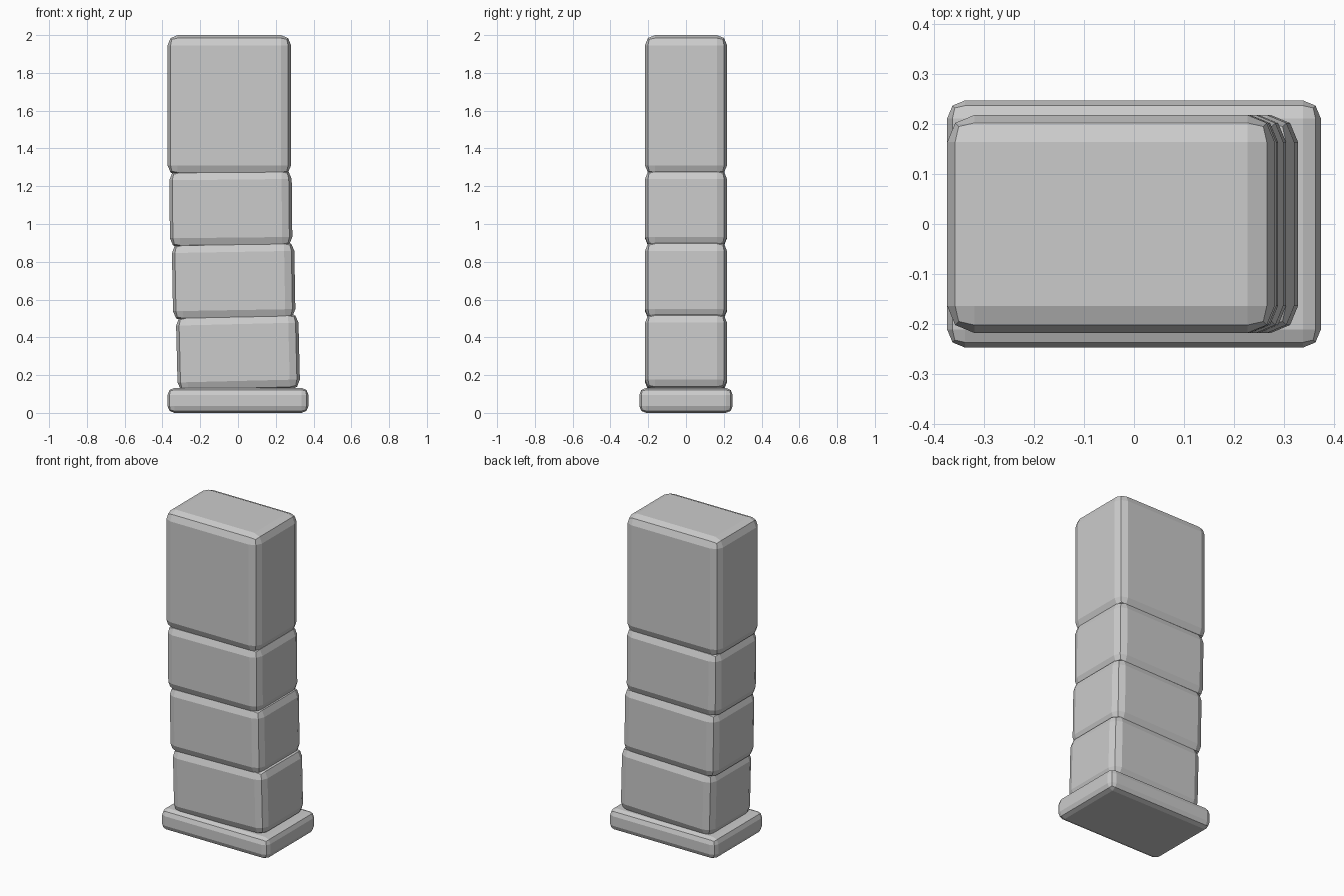
import bpy
import math

if "Cube" in bpy.data.objects:
    bpy.data.objects.remove(bpy.data.objects["Cube"])


def rounded_block(name, size, x, z, bevel, tilt=0.0):
    """Box with a two-step bevel, leaning towards -x by tilt degrees."""
    bpy.ops.mesh.primitive_cube_add(size=1, location=(x, 0, z))
    ob = bpy.context.object
    ob.name = name
    ob.scale = size
    bpy.ops.object.transform_apply(location=False, rotation=False, scale=True)
    ob.rotation_euler.y = -math.radians(tilt)
    mod = ob.modifiers.new("edge_rounding", 'BEVEL')
    mod.width = bevel
    mod.segments = 2
    mod.limit_method = 'NONE'
    return ob


# Foot slab
rounded_block("base_slab", (0.746, 0.494, 0.132), 0, 0.066, 0.036)

# Stacked stones: x centre, bottom, top, lean (they overlap slightly at joints)
stones = [
    (0.000, 0.115, 0.524, 1.4),
    (-0.023, 0.490, 0.906, 1.0),
    (-0.038, 0.874, 1.289, 0.6),
    (-0.046, 1.257, 2.000, 0.0),
]
for i, (x, bottom, top, lean) in enumerate(stones, 1):
    width = 0.654 if lean == 0 else 0.648
    rounded_block(f"pillar_stone_{i}", (width, 0.435, top - bottom),
                  x, (top + bottom) / 2, 0.054, lean)
